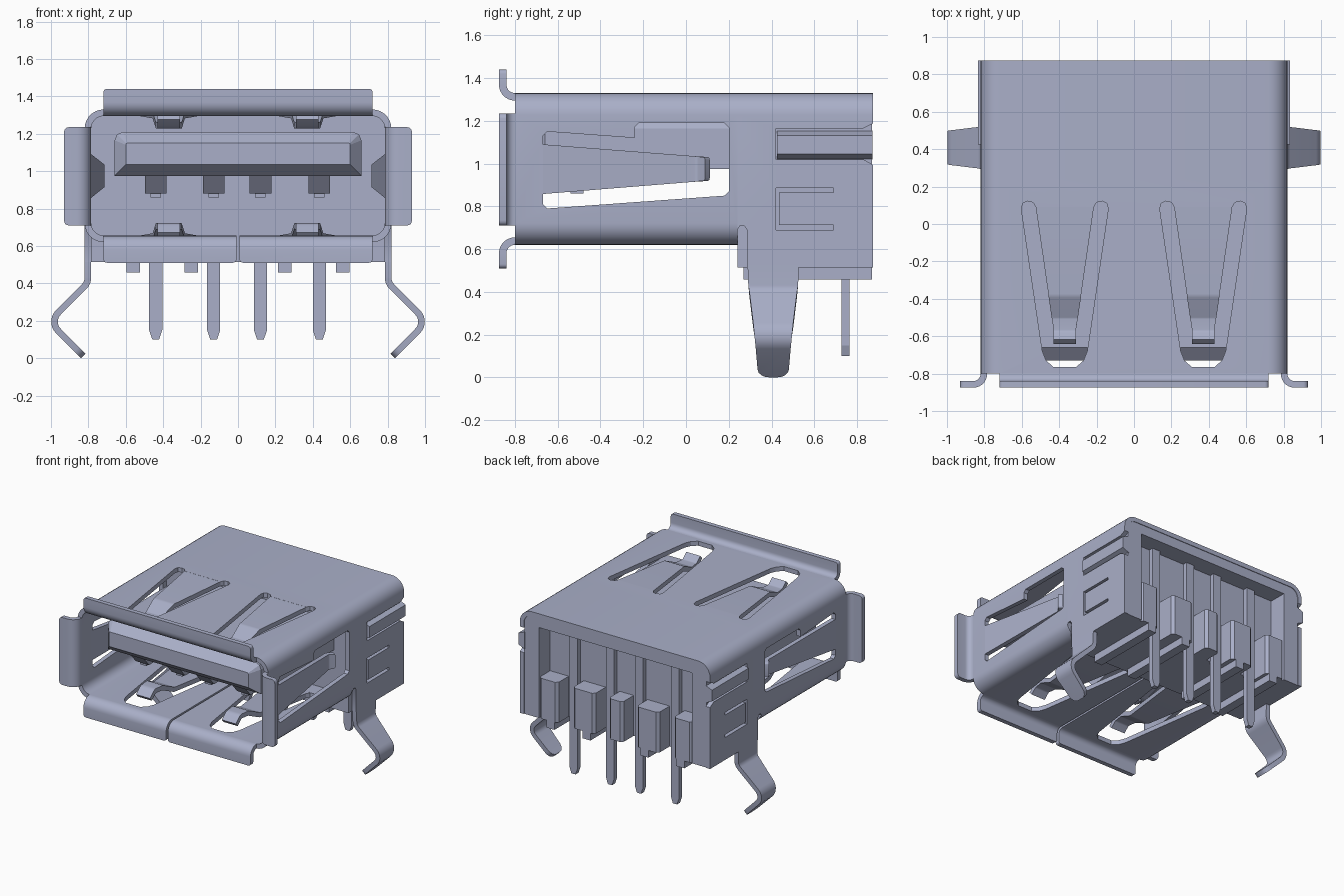
import bpy, bmesh, math
from mathutils import Vector

if "Cube" in bpy.data.objects:
    bpy.data.objects.remove(bpy.data.objects["Cube"], do_unlink=True)

T = 0.035          # sheet thickness
ZC = 0.975         # mid height of the shell

mat = bpy.data.materials.new("blue_grey_metal")
mat.use_nodes = True
COL = (0.40, 0.43, 0.58, 1)
mat.diffuse_color = COL
mat.node_tree.nodes["Principled BSDF"].inputs["Base Color"].default_value = COL


def finish(name, bm):
    bmesh.ops.recalc_face_normals(bm, faces=bm.faces[:])
    me = bpy.data.meshes.new(name)
    bm.to_mesh(me)
    bm.free()
    me.materials.append(mat)
    ob = bpy.data.objects.new(name, me)
    bpy.context.collection.objects.link(ob)
    return ob


def activate(ob):
    bpy.ops.object.select_all(action='DESELECT')
    ob.select_set(True)
    bpy.context.view_layer.objects.active = ob


def smooth(ob):
    activate(ob)
    bpy.ops.object.shade_smooth_by_angle(angle=math.radians(35))


def fillet(pts, r, n=7):
    """Round the inner corners of an open 2D path."""
    pts = [Vector(p) for p in pts]
    out = [pts[0]]
    for p0, p, p1 in zip(pts, pts[1:], pts[2:]):
        a, b = (p0 - p).normalized(), (p1 - p).normalized()
        th = a.angle(b)
        t, phi = r / math.tan(th / 2), math.pi - th
        c = p + (a + b).normalized() * r / math.sin(th / 2)
        u, v = p + a * t - c, p + b * t - c
        for i in range(n + 1):
            k = i / n
            out.append(c + (u * math.sin((1 - k) * phi) + v * math.sin(k * phi)) / math.sin(phi))
    return out + [pts[-1]]


def sheet(name, path, span, frame, tip=0.0):
    """Bent sheet: path (a, b), width limits span(a, b), frame(a, b, w) to 3D."""
    bm = bmesh.new()
    rows = []
    for a, b in path:
        rows.append([bm.verts.new(frame(a, b, w)) for w in span(a, b)])
    for r0, r1 in zip(rows, rows[1:]):
        bm.faces.new((r0[0], r0[1], r1[1], r1[0]))
    if tip:
        bmesh.ops.bevel(bm, geom=rows[-1], offset=tip, segments=4, profile=0.5,
                        affect='VERTICES', clamp_overlap=True)
    ob = finish(name, bm)
    m = ob.modifiers.new("thickness", 'SOLIDIFY')
    m.thickness, m.offset, m.use_even_offset = T, 0, True
    activate(ob)
    bpy.ops.object.modifier_apply(modifier=m.name)
    smooth(ob)
    return ob


AXES = {'x': lambda p, q, d: (d, p, q), 'y': lambda p, q, d: (p, d, q),
        'z': lambda p, q, d: (p, q, d)}


def prism(name, pts, axis, d0, d1):
    f = AXES[axis]
    bm = bmesh.new()
    lo = [bm.verts.new(f(p, q, d0)) for p, q in pts]
    hi = [bm.verts.new(f(p, q, d1)) for p, q in pts]
    bm.faces.new(lo)
    bm.faces.new(hi)
    for i in range(len(pts)):
        j = (i + 1) % len(pts)
        bm.faces.new((lo[i], lo[j], hi[j], hi[i]))
    return finish(name, bm)


def box(name, x0, x1, y0, y1, z0, z1):
    return prism(name, [(x0, z0), (x1, z0), (x1, z1), (x0, z1)], 'y', y0, y1)


def cut(ob, cutters):
    for c in cutters:
        c.hide_render = True
        m = ob.modifiers.new("cut", 'BOOLEAN')
        m.operation, m.solver, m.object = 'DIFFERENCE', 'EXACT', c
        activate(ob)
        bpy.ops.object.modifier_apply(modifier=m.name)
        bpy.data.objects.remove(c, do_unlink=True)
    smooth(ob)


SIDES = ((1, "left"), (-1, "right"))
X, ZT, ZB = 0.8025, 1.3125, 0.6375      # sheet mid lines
in_xz = lambda a, b, w: (a, w, b)

# Front shell tube, with a seam along the bottom
tube = sheet("front_shell", fillet([(0.0075, ZB), (X, ZB), (X, ZT), (-X, ZT), (-X, ZB), (-0.0075, ZB)], 0.085),
             lambda a, b: (-0.80, 0.24), in_xz)
window = [(-.67, .81), (-.65, .79), (.18, .85), (.2, .87), (.2, 1.17), (.18, 1.19),
          (-.22, 1.19), (-.24, 1.17), (-.24, 1.12), (-.65, 1.15), (-.67, 1.13)]
cutters = [prism("window_cutter", window, 'x', -1, 1)]
for s, side in SIDES:
    half = [(.155, .09), (.17, .115), (.2, .122), (.225, .11), (.232, .08), (.12, -.68), (.1, -.73), (.06, -.765)]
    loop = [(.37 * s + u, v) for u, v in half] + [(.37 * s - u, v) for u, v in reversed(half)]
    cutters.append(prism("slot_cutter", loop, 'z', 0.4, 1.6))
cut(tube, cutters)

# Rear shell with straight sides
rear = sheet("rear_shell", fillet([(X, .515), (X, ZT), (-X, ZT), (-X, .515)], 0.085),
             lambda a, b: (0.24, 0.875), in_xz)
rects = [[(.42, .865), (.69, .865), (.69, .885), (.42, .885)],
         [(.42, .69), (.69, .69), (.69, .712), (.42, .712)],
         [(.42, .70), (.436, .70), (.436, .875), (.42, .875)],
         [(.42, 1.02), (.83, 1.02), (.89, .985), (.89, 1.195), (.83, 1.165), (.42, 1.165)],
         [(.2, .4), (.285, .4), (.285, .69), (.272, .71), (.253, .71), (.24, .69), (.2, .69)]]
cut(rear, [prism("side_cutter", r, 'x', -1, 1) for r in rects])

# Front flanges and spring fingers, top and bottom
for up, level in ((1, "top"), (-1, "bottom")):
    lift = lambda a, b, w, up=up: (w, a, ZC + up * (b - ZC))
    path = fillet([(-.80, ZT), (-.8575, ZT), (-.8575, 1.44)], 0.057)
    if up > 0:
        sheet("top_flange", path, lambda a, b: (-.72, .72), lift, 0.02)
    for s, side in SIDES:
        if up < 0:
            sheet("bottom_flange_" + side, path,
                  lambda a, b, s=s: (s * .0075, s * .72), lift, 0.02)
        finger = fillet([(.122, ZT), (-.38, 1.30), (-.50, 1.245), (-.58, 1.245), (-.63, 1.29)], 0.04, 4)

        def finger_span(a, b, s=s):
            h = max(.06, .155 - (.09 - a) * .145)
            return (.37 * s - h, .37 * s + h)
        sheet(level + "_spring_" + side, finger, finger_span, lift)

for s, side in SIDES:
    sideways = lambda a, b, w, s=s: (s * b, a, w)
    # Side flange
    sheet("side_flange_" + side, fillet([(-.80, X), (-.8575, X), (-.8575, .93)], 0.057),
          lambda a, b: (.71, 1.235), sideways, 0.025)

    # Side spring, bowed inward
    def side_span(a, b):
        t = (a + .67) / .77
        return (.858 + .062 * t, 1.09 - .06 * t)
    sheet("side_spring_" + side, fillet([(-.68, X), (.0, .735), (.055, .728), (.1, .765)], 0.04, 4),
          side_span, sideways, 0.012)

    # Mounting leg
    def leg_span(a, b):
        h = .07 + .05 * max(0, min(1, (b - .05) / .41))
        return (.408 - h, .408 + h)
    sheet("mounting_leg_" + side, fillet([(X, .53), (X, .4025), (1.01, .195), (.8275, .0125)], 0.07),
          leg_span, lambda a, b, w, s=s: (s * a, w, b), 0.05)

    # Raised rail on the side
    prism("side_rail_" + side, [(s * .78, 1.02), (s * .835, 1.045), (s * .835, 1.132), (s * .78, 1.155)],
          'y', .425, .873)

# Insulating housing
top = [(.785, 1.245), (.77, 1.28), (.735, 1.295)]
arch = top + [(-x, z) for x, z in reversed(top)]
prism("housing_body", [(.785, .515)] + arch + [(-.785, .515)], 'y', .24, .73)
prism("housing_rear_frame", [(.66, .515), (.785, .515)] + arch +
      [(-.785, .515), (-.66, .515), (-.66, 1.22), (.66, 1.22)], 'y', .73, .87)
for i, (x0, x1) in enumerate(((-.66, -.5), (-.37, -.18), (-.06, .06), (.18, .37), (.5, .66))):
    prism("rear_block_%d" % (i + 1),
          [(x0, .73), (x1, .73), (x1, .85), (x1 - .02, .87), (x0 + .02, .87), (x0, .85)], 'z', .515, .83)
for i, x in enumerate((-.56, -.25, .25, .56)):
    box("bottom_rib_%d" % (i + 1), x - .035, x + .035, .27, .87, .458, .53)

# Tongue with chamfered nose
bm = bmesh.new()
rings = []
for y, inset in ((.25, 0), (-.66, 0), (-.73, .06)):
    w, lo, hi, c = .66 - inset, .975 + inset, 1.21 - inset, .045 - inset * .6
    outline = [(-w, lo), (w, lo), (w, hi - c), (w - c * .3, hi - c * .3), (w - c, hi),
               (-w + c, hi), (-w + c * .3, hi - c * .3), (-w, hi - c)]
    rings.append([bm.verts.new((x, y, z)) for x, z in outline])
for r0, r1 in zip(rings, rings[1:]):
    for i in range(8):
        bm.faces.new((r0[i], r0[(i + 1) % 8], r1[(i + 1) % 8], r1[i]))
bm.faces.new(rings[0])
bm.faces.new(rings[-1])
finish("tongue", bm)

# Contacts and solder pins
for i, x in enumerate((-.44, -.13, .12, .435)):
    prism("contact_%d" % (i + 1), [(-.64, .985), (-.55, .88), (-.46, .88), (-.1, .985)],
          'x', x - .058, x + .058)
    box("contact_tip_%d" % (i + 1), x - .028, x + .028, -.54, -.48, .86, .89)
    prism("solder_pin_%d" % (i + 1), [(x - .035, 1.22), (x - .035, .15), (x - .018, .10),
                                      (x + .018, .10), (x + .035, .15), (x + .035, 1.22)], 'y', .728, .765)
